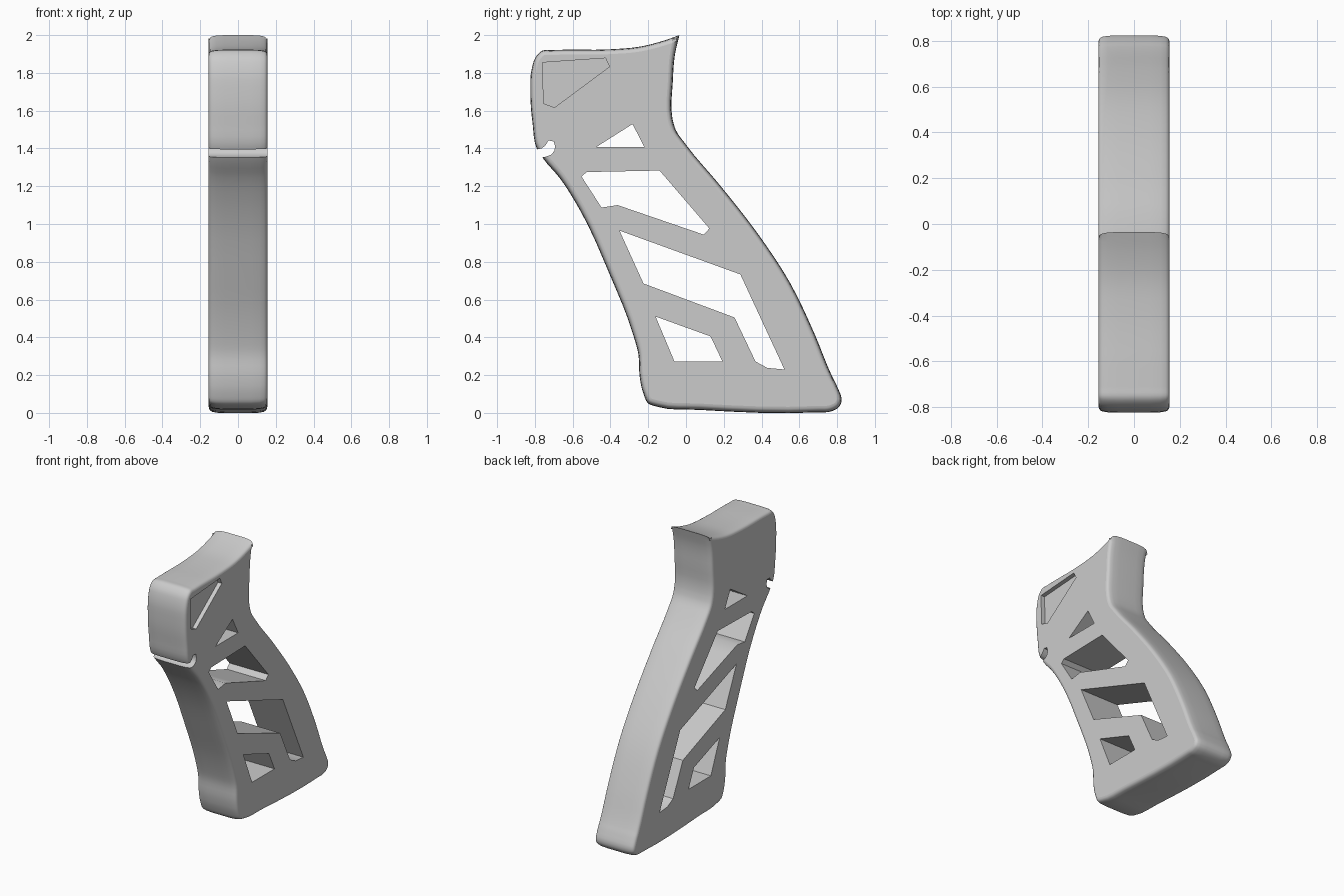
import bpy, bmesh
from mathutils import Vector

if "Cube" in bpy.data.objects:
    bpy.data.objects.remove(bpy.data.objects["Cube"])

HALF = 0.155  # half thickness

mat = bpy.data.materials.new("plain grey")
mat.diffuse_color = (0.6, 0.6, 0.6, 1)
mat.use_nodes = True
mat.node_tree.nodes["Principled BSDF"].inputs["Base Color"].default_value = mat.diffuse_color

# side outline (y, z), starting and ending at the sharp rear top tip
outline = [(-0.035, 2.0), (-0.058, 1.9), (-0.07, 1.75), (-0.072, 1.56), (-0.055, 1.5),
           (0.0, 1.42), (0.18, 1.205), (0.39, 0.935), (0.55, 0.69), (0.68, 0.42),
           (0.775, 0.19), (0.80, 0.14), (0.822, 0.055), (0.81, 0.032), (0.765, 0.007),
           (0.70, 0.003), (0.07, 0.016), (-0.15, 0.032), (-0.2, 0.05), (-0.225, 0.1),
           (-0.245, 0.19), (-0.252, 0.31), (-0.28, 0.415), (-0.405, 0.735), (-0.565, 1.08),
           (-0.67, 1.245), (-0.755, 1.345), (-0.79, 1.40), (-0.812, 1.53), (-0.824, 1.69),
           (-0.815, 1.83), (-0.795, 1.885), (-0.76, 1.918), (-0.71, 1.921), (-0.40, 1.925),
           (-0.25, 1.938), (-0.12, 1.97), (-0.035, 2.0)]


def smooth_path(pts, steps):
    """Hermite curve through points with chord-weighted tangents."""
    p = [Vector(q) for q in pts]
    seg = [p[i + 1] - p[i] for i in range(len(p) - 1)]
    tan = [seg[0].normalized()]
    for a, b in zip(seg, seg[1:]):
        tan.append((a.normalized() * b.length + b.normalized() * a.length) / (a.length + b.length))
    tan.append(seg[-1].normalized())
    out = []
    for i, s in enumerate(seg):
        h = s.length
        for k in range(steps):
            t = k / steps
            out.append(p[i] * (2*t**3 - 3*t*t + 1) + tan[i] * h * (t**3 - 2*t*t + t)
                       + p[i + 1] * (3*t*t - 2*t**3) + tan[i + 1] * h * (t**3 - t*t))
    return out


def make_object(name, bm):
    bmesh.ops.recalc_face_normals(bm, faces=bm.faces)
    me = bpy.data.meshes.new(name)
    bm.to_mesh(me)
    bm.free()
    ob = bpy.data.objects.new(name, me)
    bpy.context.collection.objects.link(ob)
    me.materials.append(mat)
    return ob


def loft(bm, rings):
    rows = [[bm.verts.new(c) for c in r] for r in rings]
    n = len(rows[0])
    for a, b in zip(rows, rows[1:]):
        for i in range(n):
            j = (i + 1) % n
            bm.faces.new((a[i], a[j], b[j], b[i]))
    bm.faces.new(rows[0])
    bm.faces.new(rows[-1])


# grip body: outline lofted across the thickness with crowned, rounded rims
path = smooth_path(outline, 4)
n = len(path)
inward = []
for i in range(n):
    d1 = (path[i] - path[i - 1]).normalized()
    d2 = (path[(i + 1) % n] - path[i]).normalized()
    # the outline runs clockwise seen from +x, so inward is to the right of travel
    n1, n2 = Vector((d1.y, -d1.x)), Vector((d2.y, -d2.x))
    m = (n1 + n2).normalized()
    m /= max(0.6, m.dot(n1))
    inward.append(m * (1.0 + 0.3 * max(0, m.y)))
half = [(HALF, 0.026), (0.153, 0.018), (0.148, 0.011), (0.138, 0.006), (0.115, 0.002), (0.07, 0.0)]
sections = half + [(-x, d) for x, d in reversed(half)]
bm = bmesh.new()
rings = []
for x, d in sections:
    rings.append([(x, p.x + w.x * d, p.y + w.y * d) for p, w in zip(path, inward)])
loft(bm, rings)
grip = make_object("grip_body", bm)

# openings through the grip, and the hooked notch at the front
holes = [
    [(-0.476, 1.407), (-0.283, 1.529), (-0.22, 1.407)],
    [(-0.553, 1.251), (-0.526, 1.275), (-0.14, 1.283), (0.124, 0.976), (0.093, 0.944),
     (-0.362, 1.10), (-0.447, 1.087)],
    [(-0.352, 0.965), (0.288, 0.733), (0.521, 0.23), (0.431, 0.238), (0.368, 0.272),
     (0.257, 0.505), (-0.225, 0.685)],
    [(-0.161, 0.51), (0.13, 0.405), (0.193, 0.272), (-0.061, 0.272)],
    [(-0.86, 1.385), (-0.79, 1.395), (-0.765, 1.40), (-0.745, 1.415), (-0.728, 1.442),
     (-0.70, 1.437), (-0.693, 1.41), (-0.698, 1.385), (-0.715, 1.367), (-0.74, 1.357),
     (-0.765, 1.352), (-0.86, 1.352)],
]
# shallow pocket on the right side only
pocket = [(-0.759, 1.855), (-0.426, 1.878), (-0.405, 1.833), (-0.696, 1.617), (-0.754, 1.638)]

bm = bmesh.new()
for shape, x0 in [(h, -0.3) for h in holes] + [(pocket, HALF - 0.03)]:
    loft(bm, [[(x, y, z) for y, z in shape] for x in (x0, 0.3)])
cutter = make_object("cutter", bm)
cutter.hide_render = True

bpy.context.view_layer.objects.active = grip
bpy.ops.object.select_all(action='DESELECT')
grip.select_set(True)
mod = grip.modifiers.new("openings", 'BOOLEAN')
mod.operation = 'DIFFERENCE'
mod.solver = 'EXACT'
mod.object = cutter
bpy.ops.object.modifier_apply(modifier=mod.name)
bpy.data.objects.remove(cutter)

# smooth rims, flat side plates
bpy.ops.object.shade_smooth_by_angle(angle=0.6)
for f in grip.data.polygons:
    if abs(f.normal.x) > 0.999:
        f.use_smooth = False
